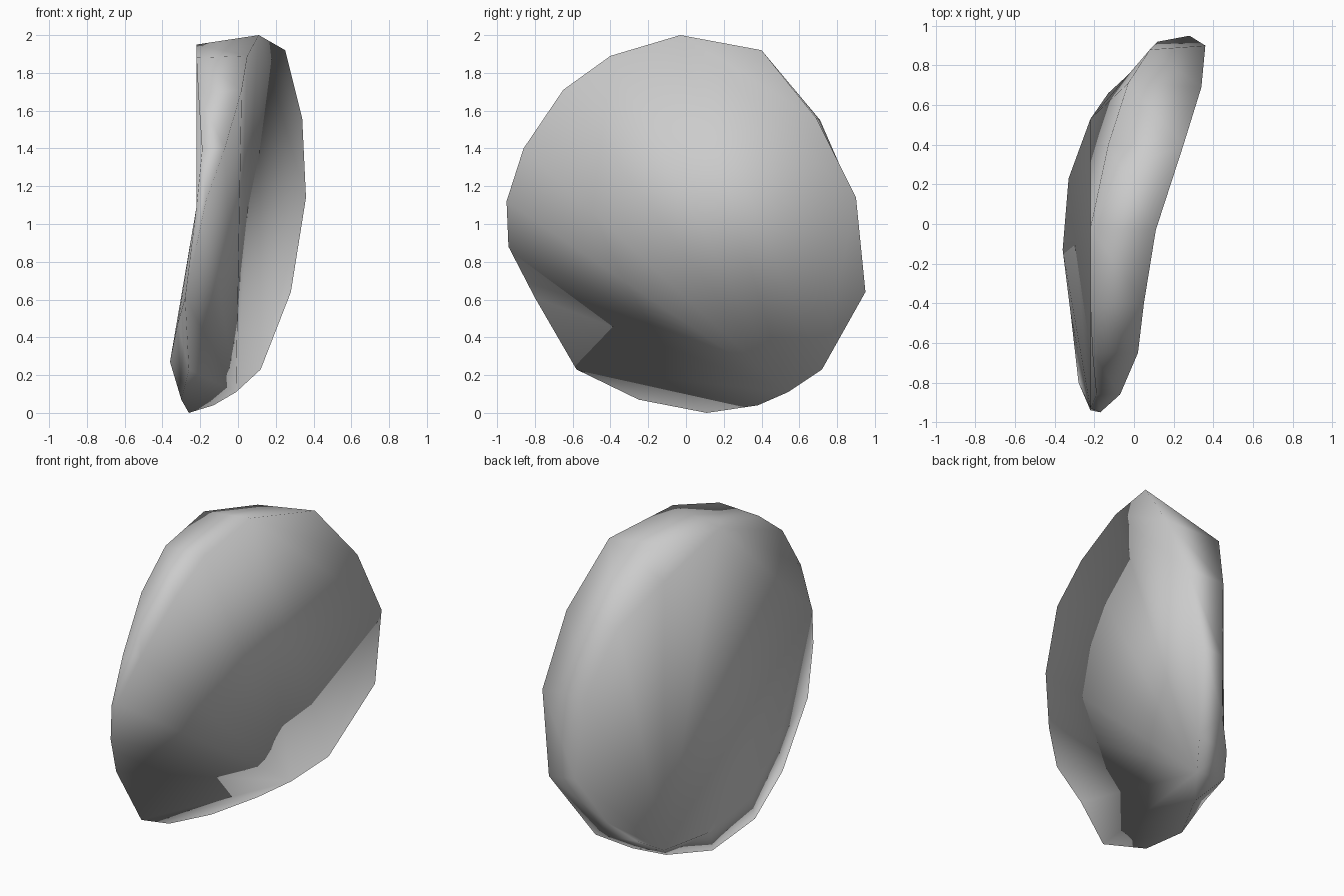
import bpy
import bmesh

cube = bpy.data.objects.get("Cube")
if cube:
    bpy.data.objects.remove(cube, do_unlink=True)

# One plain stone colour
stone_grey = bpy.data.materials.new("stone_grey")
stone_grey.use_nodes = True
colour = (0.6, 0.6, 0.6, 1)
stone_grey.diffuse_color = colour
shader = next(n for n in stone_grey.node_tree.nodes if n.type == "BSDF_PRINCIPLED")
shader.inputs["Base Color"].default_value = colour

# Border of the left face: over the back, under the base, up the front
left_border = [(.11, -.03, 2), (.25, .4, 1.92), (.34, .69, 1.56), (.36, .9, 1.14),
               (.28, .95, .64), (.12, .72, .23), (-.01, .54, .11), (-.13, .38, .04),
               (-.26, .11, 0), (-.3, -.25, .07), (-.26, -.58, .23), (-.28, -.8, .61),
               (-.22, -.94, .88), (-.17, -.95, 1.12), (-.07, -.86, 1.4),
               (.02, -.65, 1.71), (.05, -.4, 1.89)]

# Border of the right face, in the same order
right_border = [(-.22, -.02, 1.95), (-.06, .28, 1.92), (-.13, .4, 1.75),
                (-.03, .71, 1.55), (.08, .88, 1.16), (.12, .92, .65), (0, .78, .36),
                (-.13, .66, .23), (-.22, .53, .15), (-.33, .23, .18),
                (-.36, -.13, .27), (-.32, -.45, .47), (-.22, -.93, 1.09),
                (-.19, -.86, 1.39), (-.21, -.65, 1.69), (-.22, -.4, 1.88)]

bm = bmesh.new()
left = [bm.verts.new(point) for point in left_border]
right = [bm.verts.new(point) for point in right_border]


def fan(hub, chain):
    """Join one corner to every step of a chain."""
    for first, second in zip(chain, chain[1:]):
        bm.faces.new((hub, first, second))


def wall(one, two):
    """Join two closed borders, always taking the shorter diagonal."""
    one, two = one + one[:1], two + two[:1]
    while len(one) > 1 or len(two) > 1:
        step_one = (one[1].co - two[0].co).length if len(one) > 1 else 9
        step_two = (two[1].co - one[0].co).length if len(two) > 1 else 9
        if step_one < step_two:
            bm.faces.new((one[0], one[1], two[0]))
            one = one[1:]
        else:
            bm.faces.new((one[0], two[1], two[0]))
            two = two[1:]


# Left face: long facets that meet at the lower back corner
top, back_corner, low_back, low_front = left[0], left[3], left[5], left[10]
fan(left[6], left[10:] + [top, low_back])
fan(top, left[1:4] + [low_back])
fan(low_back, [back_corner, left[4]])
fan(low_front, left[6:10])

# Right face: upright middle facet, rounded back, flared base
crown, heel, brow = right[0], right[8], right[12]
fan(heel, [crown] + right[2:8])
fan(crown, right[1:3])
fan(brow, [crown] + right[8:12])
fan(crown, right[12:])

# Edge between the two faces
wall(left, right)

# Flat leaning pebble
bmesh.ops.recalc_face_normals(bm, faces=bm.faces[:])
for face in bm.faces:
    face.smooth = True
mesh = bpy.data.meshes.new("flat_stone")
bm.to_mesh(mesh)
bm.free()
mesh.materials.append(stone_grey)
flat_stone = bpy.data.objects.new("flat_stone", mesh)
bpy.context.collection.objects.link(flat_stone)
